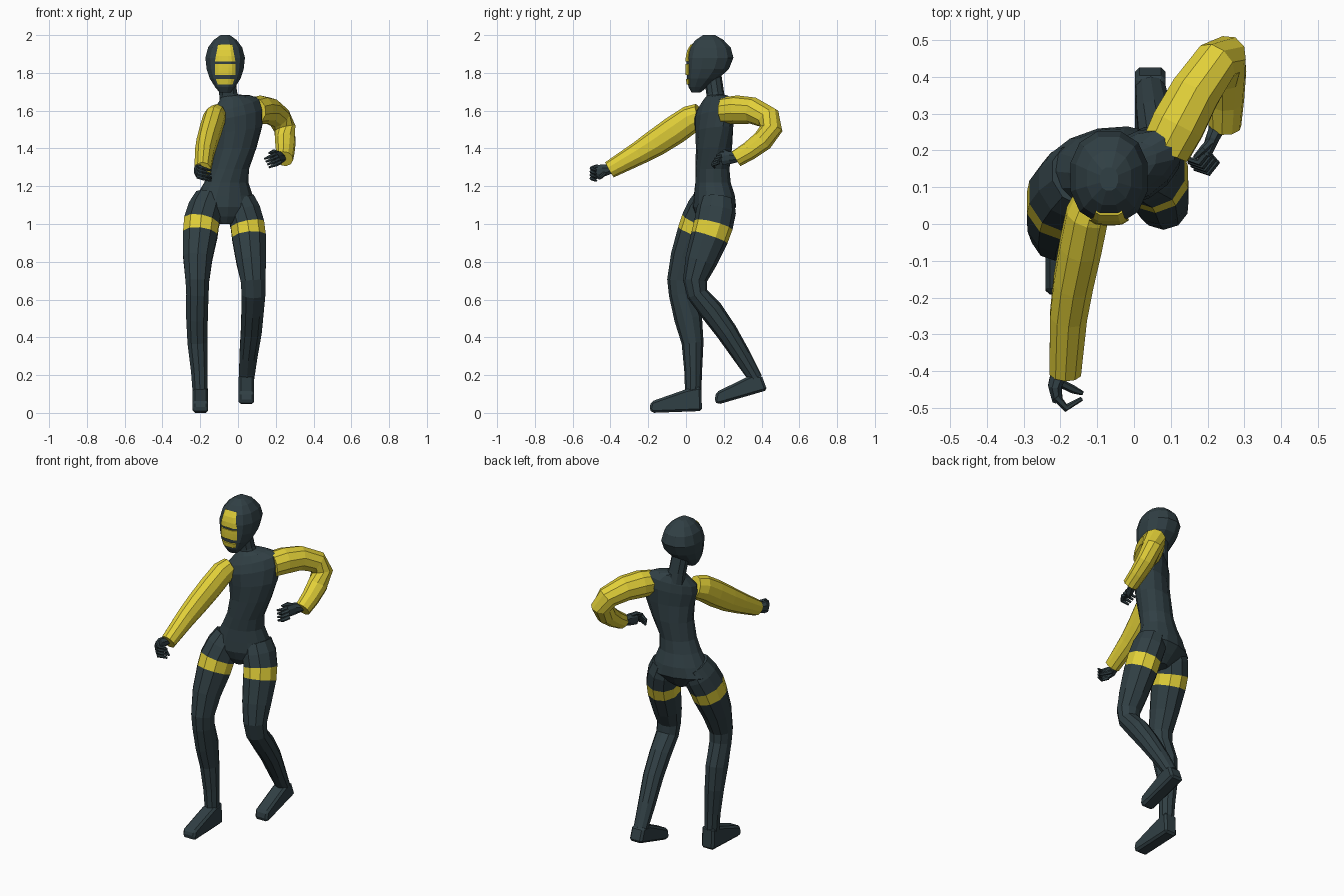
import bpy, bmesh, math
from mathutils import Vector
from mathutils.bvhtree import BVHTree


def material(name, rgb):
    m = bpy.data.materials.new(name)
    m.diffuse_color = (*rgb, 1)
    return m


SLATE = material("dark slate suit", (0.030, 0.050, 0.058))
YELLOW = material("yellow panels", (0.76, 0.63, 0.04))


def finish(bm, name, mats):
    bmesh.ops.recalc_face_normals(bm, faces=bm.faces)
    me = bpy.data.meshes.new(name)
    bm.to_mesh(me)
    bm.free()
    ob = bpy.data.objects.new(name, me)
    bpy.context.collection.objects.link(ob)
    for m in mats:
        me.materials.append(m)
    return ob


def loft(bm, rings, band=None):
    """Skin rings of points; the span with index band gets the second material."""
    vs = [[bm.verts.new(p) for p in r] for r in rings]
    n = len(vs[0])
    for i in range(len(vs) - 1):
        for j in range(n):
            k = (j + 1) % n
            f = bm.faces.new((vs[i][j], vs[i][k], vs[i + 1][k], vs[i + 1][j]))
            f.material_index = int(i == band)
    bm.faces.new(vs[0])
    bm.faces.new(vs[-1])


def tube(bm, path, ref, n=10, band=None):
    """Tube along (x, y, z, radius_side, radius_up) points, rings square to the path."""
    c = [Vector(p[:3]) for p in path]
    rings = []
    for i, p in enumerate(path):
        t = Vector()
        if i > 0:
            t += (c[i] - c[i - 1]).normalized()
        if i < len(c) - 1:
            t += (c[i + 1] - c[i]).normalized()
        t.normalize()
        side = (Vector(ref) - t * t.dot(Vector(ref))).normalized()
        up = t.cross(side)
        rings.append([c[i] + side * p[3] * math.cos(a) + up * p[4] * math.sin(a)
                      for a in (math.tau * (j + 0.5) / n for j in range(n))])
    loft(bm, rings, band)


def limb(name, path, ref, mats, band=None):
    bm = bmesh.new()
    tube(bm, path, ref, 10, band)
    return finish(bm, name, mats)


# torso: x, y, z, half width, half depth, twist, shoulder tilt
bm = bmesh.new()
rings = []
for x, y, z, rx, ry, tw, tilt in [
        (-.07, .13, 1.00, .04, .05, 10, 0), (-.07, .14, 1.04, .11, .085, 10, 0),
        (-.075, .15, 1.09, .185, .112, 12, 0), (-.07, .15, 1.15, .15, .108, 12, 0),
        (-.062, .143, 1.22, .118, .094, 12, 0), (-.045, .14, 1.29, .104, .09, 15, 0),
        (-.015, .148, 1.40, .117, .092, 22, .05), (0, .15, 1.50, .138, .09, 28, .12),
        (-.005, .152, 1.58, .153, .087, 32, .2), (-.01, .155, 1.63, .143, .074, 32, .25),
        (-.02, .155, 1.665, .09, .055, 32, .2), (-.043, .155, 1.68, .05, .045, 32, .1)]:
    w, r = math.radians(tw), []
    for j in range(14):
        a = math.tau * (j + .5) / 14
        u, v = rx * math.cos(a), ry * math.sin(a)
        r.append((x + u * math.cos(w) - v * math.sin(w),
                  y + u * math.sin(w) + v * math.cos(w), z + tilt * u))
    rings.append(r)
loft(bm, rings)
finish(bm, "torso", [SLATE])

limb("neck", [(-.04, .162, 1.63, .06, .05), (-.052, .155, 1.69, .05, .047),
              (-.065, .14, 1.79, .05, .047)], (1, 0, 0), [SLATE])

# head: z, front y, back y, half width
bm = bmesh.new()
rings = []
HX = -.068


def soft(v):
    return math.copysign(abs(v) ** .88, v)


for z, y0, y1, rx in [(1.695, .03, .075, .03), (1.725, .012, .115, .055),
                      (1.77, .003, .175, .084), (1.82, 0, .23, .101),
                      (1.88, 0, .255, .108), (1.935, .015, .24, .093),
                      (1.975, .05, .2, .062), (2.0, .09, .155, .025)]:
    rings.append([(HX + rx * soft(math.cos(a)), (y0 + y1) / 2 + (y1 - y0) / 2 * soft(math.sin(a)), z)
                  for a in (math.tau * (j + .5) / 12 for j in range(12))])
loft(bm, rings)
bm.normal_update()
face_surface = BVHTree.FromBMesh(bm)
finish(bm, "head", [SLATE])

# yellow mask plates laid on the face: bottom z, top z, half widths
for i, (z0, z1, w0, w1) in enumerate([(1.86, 1.95, .053, .036), (1.79, 1.847, .052, .052),
                                      (1.74, 1.768, .038, .048)]):
    bm = bmesh.new()
    rows = []
    for r in range(4):
        t = r / 3
        w, row = w0 + (w1 - w0) * t, []
        for k in range(7):
            x, z = HX + w * (k / 3 - 1), z0 + (z1 - z0) * t
            hit = face_surface.ray_cast(Vector((x, -1, z)), Vector((0, 1, 0)))[0]
            row.append(bm.verts.new((x, (hit.y if hit else .02) - .004, z)))
        rows.append(row)
    for r in range(3):
        for k in range(6):
            bm.faces.new((rows[r][k], rows[r][k + 1], rows[r + 1][k + 1], rows[r + 1][k]))
    ob = finish(bm, f"mask_plate_{i + 1}", [YELLOW])
    mod = ob.modifiers.new("thickness", 'SOLIDIFY')
    mod.thickness = .006
    mod.offset = 0

# legs with a yellow thigh band
limb("right_leg", [(-.15, .135, 1.14, .08, .09), (-.172, .11, 1.08, .095, .105),
                   (-.193, .08, 1.01, .098, .108), (-.2, .055, .945, .096, .104),
                   (-.213, .005, .82, .081, .088), (-.215, -.03, .70, .066, .07),
                   (-.215, -.025, .63, .062, .066), (-.217, .012, .50, .06, .074),
                   (-.215, .035, .37, .055, .058), (-.205, .038, .22, .046, .047),
                   (-.2, .038, .08, .04, .042)], (1, 0, 0), [SLATE, YELLOW], 2)
limb("left_leg", [(.01, .165, 1.13, .08, .09), (.03, .16, 1.07, .092, .105),
                  (.05, .145, .995, .094, .104), (.058, .125, .93, .094, .1),
                  (.07, .078, .80, .082, .084), (.08, .048, .70, .069, .064),
                  (.082, .06, .63, .066, .056), (.077, .135, .54, .062, .062),
                  (.07, .215, .43, .058, .057), (.055, .297, .30, .05, .048),
                  (.045, .37, .18, .042, .036)], (1, 0, 0), [SLATE, YELLOW], 2)


# feet: side outline (y, z) extruded across x
def foot(name, outline, x0, x1):
    bm = bmesh.new()
    loft(bm, [[(x, y, z) for y, z in outline] for x in (x0, x1)])
    mod = finish(bm, name, [SLATE]).modifiers.new("bevel", 'BEVEL')
    mod.width = .012
    mod.segments = 1


foot("right_foot", [(.085, .01), (.08, .14), (0, .125), (-.185, .06), (-.195, .02), (-.18, 0)],
     -.24, -.158)
foot("left_foot", [(.43, .12), (.40, .2), (.34, .198), (.16, .11), (.15, .06), (.17, .045)],
     .003, .086)

# sleeves
limb("right_sleeve", [(-.11, .075, 1.575, .05, .065), (-.127, .025, 1.555, .06, .074),
                      (-.145, -.06, 1.497, .06, .077), (-.165, -.16, 1.43, .057, .072),
                      (-.178, -.25, 1.375, .053, .062), (-.187, -.405, 1.287, .045, .046)],
     (1, 0, 0), [YELLOW])
limb("left_sleeve", [(.085, .2, 1.60, .07, .072), (.12, .27, 1.605, .077, .075),
                     (.165, .355, 1.60, .072, .07), (.22, .435, 1.562, .063, .066),
                     (.248, .452, 1.505, .058, .062), (.25, .405, 1.44, .054, .058),
                     (.25, .335, 1.387, .048, .052), (.247, .265, 1.345, .044, .046)],
     (-.61, .27, -.54), [YELLOW])


# hands: palm, four curled fingers stepped down by a spread vector, thumb
def hand(name, palm, finger, spread, thumb):
    bm = bmesh.new()
    sizes = [(.026, .024), (.02, .036), (.015, .036)]
    tube(bm, [p + s for p, s in zip(palm, sizes)], (1, 0, 0), 8)
    digits = [[tuple(Vector(p) + Vector(spread) * k) for p in finger] for k in range(4)]
    for d in digits + [thumb]:
        tube(bm, [p + (r, r) for p, r in zip(d, (.012, .011, .006))], (0, 0, 1), 6)
    finish(bm, name, [SLATE])


hand("right_hand", [(-.2, -.395, 1.29), (-.215, -.44, 1.283), (-.208, -.48, 1.275)],
     [(-.212, -.47, 1.305), (-.185, -.5, 1.295), (-.142, -.475, 1.283)], (0, 0, -.018),
     [(-.205, -.43, 1.27), (-.165, -.45, 1.25), (-.14, -.46, 1.24)])
hand("left_hand", [(.235, .28, 1.352), (.214, .235, 1.352), (.196, .19, 1.347)],
     [(.2, .2, 1.372), (.178, .168, 1.36), (.14, .178, 1.345)], (.008, -.009, -.015),
     [(.215, .23, 1.372), (.19, .205, 1.385), (.165, .18, 1.375)])
